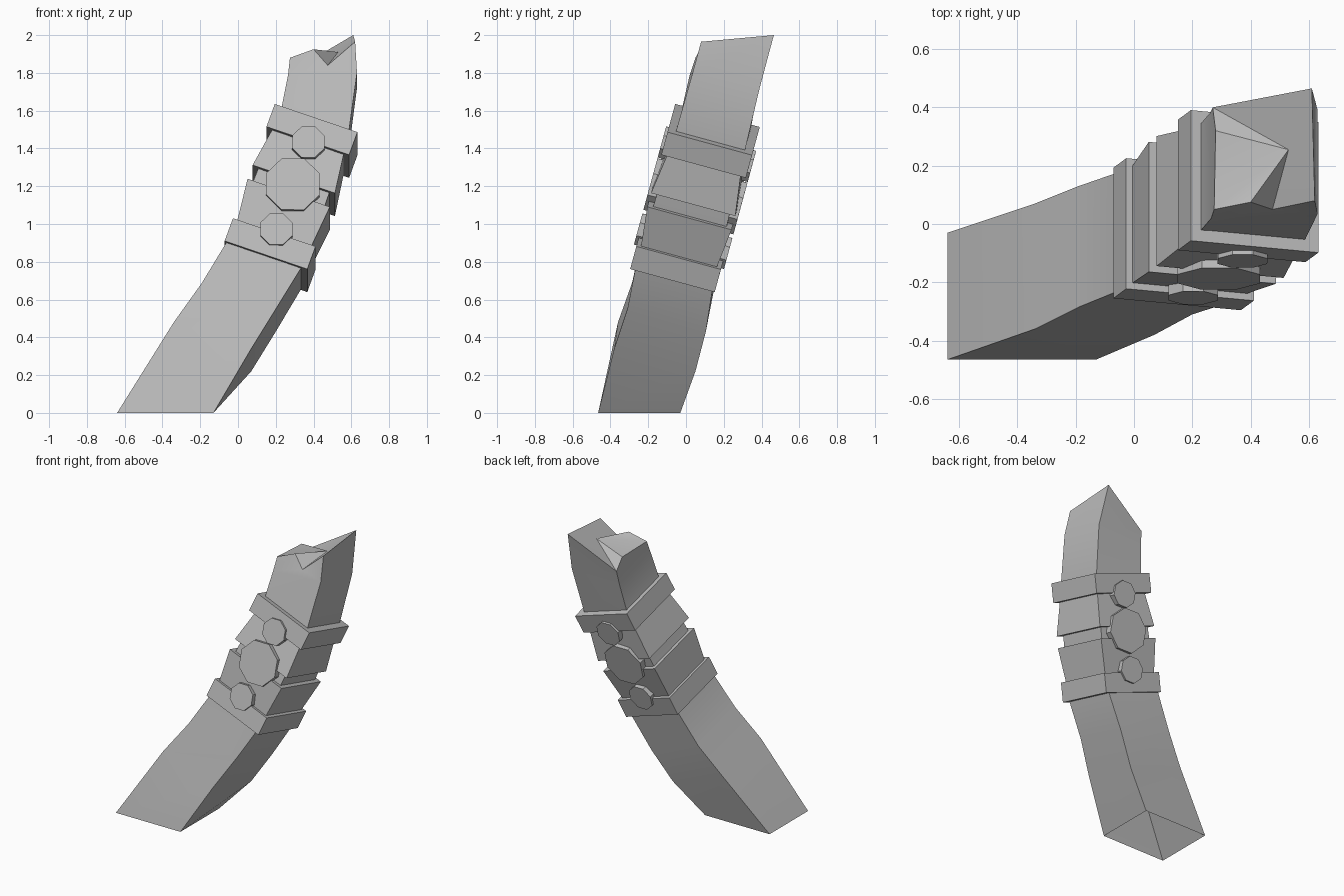
import bpy, bmesh, math
from mathutils import Vector, Matrix

cube = bpy.data.objects.get("Cube")
if cube:
    bpy.data.objects.remove(cube, do_unlink=True)

grey = bpy.data.materials.new("stone_grey")
grey.use_nodes = True
colour = (0.5, 0.5, 0.5, 1)
grey.diffuse_color = colour
grey.node_tree.nodes["Principled BSDF"].inputs["Base Color"].default_value = colour

# Leaning frame shared by bands, blocks and studs
ACROSS = Vector((0.942, -0.088, -0.321)).normalized()
BACK = Vector((0, 0.965, -0.263)).normalized()
AXIS = ACROSS.cross(BACK).normalized()
ORIGIN = Vector((0.17, -0.035, 0.835))


def at(u, v, s):
    return ORIGIN + ACROSS * u + BACK * v + AXIS * s


def square(s, half):
    return [at(u * half, v * half, s) for u, v in ((-1, -1), (1, -1), (1, 1), (-1, 1))]


def finish(name, bm, smooth=False):
    bmesh.ops.recalc_face_normals(bm, faces=bm.faces)
    mesh = bpy.data.meshes.new(name)
    bm.to_mesh(mesh)
    bm.free()
    mesh.materials.append(grey)
    obj = bpy.data.objects.new(name, mesh)
    bpy.context.collection.objects.link(obj)
    if smooth:
        bpy.ops.object.select_all(action='DESELECT')
        obj.select_set(True)
        bpy.context.view_layer.objects.active = obj
        bpy.ops.object.shade_smooth_by_angle(angle=math.radians(30))
    return obj


def loft(bm, rings):
    loops = [[bm.verts.new(p) for p in ring] for ring in rings]
    for a, b in zip(loops, loops[1:]):
        for i in range(len(a)):
            j = (i + 1) % len(a)
            bm.faces.new((a[i], a[j], b[j], b[i]))
    return loops


def block(name, s0, half0, s1, half1):
    bm = bmesh.new()
    loops = loft(bm, [square(s0, half0), square(s1, half1)])
    for loop in loops:
        bm.faces.new(loop)
    finish(name, bm)


def stud(name, s, radius, side):
    bm = bmesh.new()
    rings = []
    for depth in (0.17, 0.247):
        ring = []
        for i in range(8):
            a = math.radians(41.5 + 45 * i)
            ring.append(at(0.006 + radius * math.cos(a), side * depth, s + radius * math.sin(a)))
        rings.append(ring)
    for loop in loft(bm, rings):
        bm.faces.new(loop)
    finish(name, bm)


# Curved post, open underneath, corners ordered front right to back left
bm = bmesh.new()
rings = [
    [(-0.64, -0.465, 0), (-0.13, -0.465, 0), (-0.13, -0.03, 0), (-0.64, -0.03, 0)],
    [(-0.34, -0.36, 0.48), (0.07, -0.38, 0.34), (0.07, 0.05, 0.22), (-0.34, 0.07, 0.37)],
    [(-0.19, -0.285, 0.69), (0.2, -0.31, 0.55), (0.2, 0.105, 0.43), (-0.19, 0.13, 0.57)],
    square(0, 0.21),
    square(0.7, 0.19),
    [(0.265, 0.02, 1.79), (0.63, 0.035, 1.80), (0.63, 0.39, 1.72), (0.26, 0.38, 1.70)],
]
fl, fr, br, bl = loft(bm, rings)[-1]

# Broken top: jagged rim around a raised middle point
rim = [bm.verts.new(p) for p in (
    (0.275, 0.05, 1.88), (0.40, 0.075, 1.925), (0.475, 0.05, 1.84), (0.62, 0.08, 1.965),
    (0.61, 0.465, 2.0), (0.27, 0.40, 1.80), (0.28, 0.32, 1.87))]
for face in ((fl, rim[1], rim[0]), (fl, rim[2], rim[1]), (fl, fr, rim[2]), (fr, rim[3], rim[2]),
             (fr, br, rim[4], rim[3]), (br, bl, rim[5], rim[4]),
             (bl, rim[6], rim[5]), (bl, fl, rim[6]), (fl, rim[0], rim[6])):
    bm.faces.new(face)
peak = bm.verts.new((0.53, 0.255, 1.91))
for a, b in zip(rim, rim[1:] + rim[:1]):
    bm.faces.new((a, b, peak))
finish("post", bm, smooth=True)

# Bands and flared blocks
block("lower_band", -0.066, 0.232, 0.066, 0.232)
block("lower_block", 0.03, 0.205, 0.296, 0.231)
block("upper_block", 0.376, 0.231, 0.63, 0.197)
block("upper_band", 0.599, 0.232, 0.731, 0.232)

# Octagonal studs on front and back
for side, place in ((-1, "front"), (1, "back")):
    for label, s, radius in (("lower", 0.083, 0.092), ("middle", 0.345, 0.153), ("upper", 0.59, 0.092)):
        stud(f"{place}_{label}_stud", s, radius, side)
